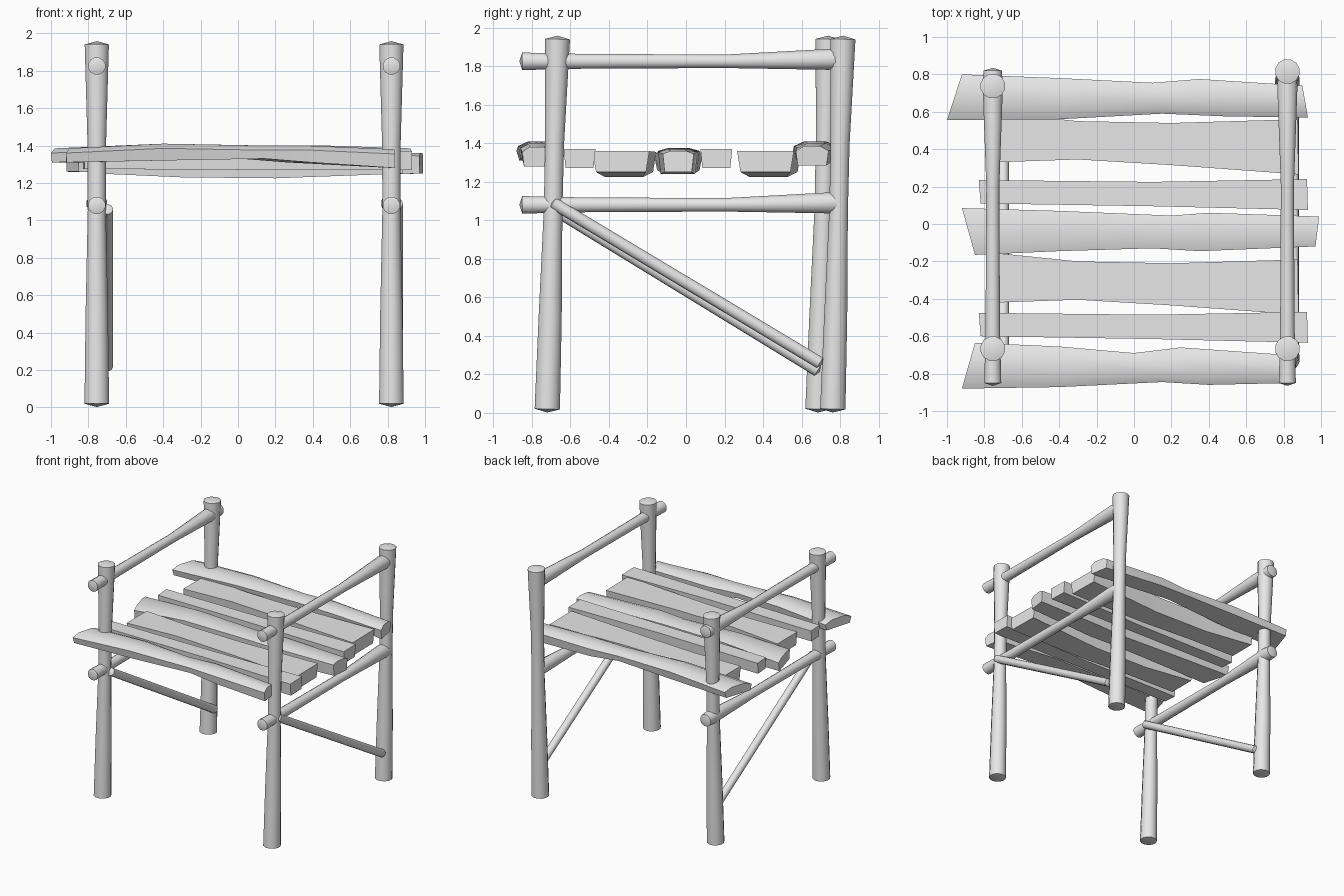
import bpy, bmesh, math
from mathutils import Vector

cube = bpy.data.objects.get("Cube")
if cube:
    bpy.data.objects.remove(cube, do_unlink=True)

wood = bpy.data.materials.new("pale_grey_wood")
wood.use_nodes = True
GREY = (0.8, 0.8, 0.8, 1)
wood.diffuse_color = GREY
wood.node_tree.nodes["Principled BSDF"].inputs["Base Color"].default_value = GREY


def finish(bm, name, angle):
    bmesh.ops.recalc_face_normals(bm, faces=bm.faces)
    mesh = bpy.data.meshes.new(name)
    bm.to_mesh(mesh)
    bm.free()
    mesh.materials.append(wood)
    obj = bpy.data.objects.new(name, mesh)
    bpy.context.collection.objects.link(obj)
    bpy.ops.object.select_all(action='DESELECT')
    obj.select_set(True)
    bpy.context.view_layer.objects.active = obj
    bpy.ops.object.shade_smooth_by_angle(angle=math.radians(angle))


def skin(bm, rings):
    """Join successive rings of vertices with quads."""
    for a, b in zip(rings, rings[1:]):
        n = len(a)
        for i in range(n):
            j = (i + 1) % n
            bm.faces.new((a[i], a[j], b[j], b[i]))


def log(name, stations, sides=12, tip=0.015):
    """Tapered pole through (centre, radius) stations with shallow pointed ends."""
    bm = bmesh.new()
    pts = [Vector(p) for p, r in stations]
    axis = (pts[-1] - pts[0]).normalized()
    u = axis.orthogonal().normalized()
    v = axis.cross(u)
    rings = []
    for p, (_, r) in zip(pts, stations):
        angles = [2 * math.pi * i / sides for i in range(sides)]
        rings.append([bm.verts.new(p + r * (u * math.cos(a) + v * math.sin(a))) for a in angles])
    skin(bm, rings)
    for ring, end in ((rings[0], pts[0] - axis * tip), (rings[-1], pts[-1] + axis * tip)):
        peak = bm.verts.new(end)
        for i in range(sides):
            bm.faces.new((ring[i], ring[(i + 1) % sides], peak))
    finish(bm, name, 40)


def plank(name, front, back, top, bottom, dy=0, chamfer=0.0):
    """Rough plank: front and back edges as (x, y) paths, heights per station."""
    bm = bmesh.new()
    rings = []
    for (xf, yf), (xb, yb), zt, zb in zip(front, back, top, bottom):
        def at(t, z):
            return bm.verts.new((xf + (xb - xf) * t, yf + (yb - yf) * t + dy, z))
        c = chamfer
        ring = [at(0.06, zb), at(0.94, zb), at(1, zt - c), at(0, zt - c)]
        if c:
            ring[3:3] = [at(0.75, zt), at(0.25, zt)]
        rings.append(ring)
    skin(bm, rings)
    bm.faces.new(rings[0])
    bm.faces.new(rings[-1])
    finish(bm, name, 35)


# Four corner posts, leaning slightly backwards
for side, x in (("right", -0.755), ("left", 0.82)):
    back_y = 0.685 if x < 0 else 0.762
    for place, y in (("front", -0.72), ("back", back_y)):
        log(f"{place}_{side}_post", [
            ((x, y, 0.02), 0.068), ((x, y + 0.015, 0.5), 0.062),
            ((x, y + 0.03, 1.05), 0.05), ((x, y + 0.038, 1.4), 0.051),
            ((x, y + 0.053, 1.94), 0.067)], tip=0.018)

    # Arm rails and lower side rails
    tail = 0.82 if x < 0 else 0.785
    for part, z in (("arm", 1.825), ("lower", 1.08)):
        log(f"{part}_{side}_rail", [
            ((x, -0.85, z), 0.047), ((x, -0.55, z), 0.04), ((x, 0.2, z), 0.036),
            ((x, 0.74, z + 0.01), 0.056), ((x, tail, z + 0.008), 0.05)])

# Diagonal braces
log("right_brace", [((-0.70, -0.69, 1.06), 0.032), ((-0.70, 0.683, 0.22), 0.032)])
log("left_brace", [((0.85, -0.69, 1.09), 0.032), ((0.85, 0.695, 0.26), 0.032)])

# Wavy outer planks
plank("back_edge_plank",
      [(-1.0, 0.555), (-0.4, 0.56), (0.15, 0.59), (0.5, 0.575), (0.93, 0.57)],
      [(-0.92, 0.80), (-0.4, 0.78), (0.1, 0.755), (0.35, 0.775), (0.90, 0.74)],
      [1.385, 1.41, 1.40, 1.40, 1.385], [1.31, 1.32, 1.33, 1.31, 1.285], chamfer=0.025)
plank("front_edge_plank",
      [(-0.92, -0.88), (-0.4, -0.872), (0.15, -0.845), (0.4, -0.86), (0.84, -0.85)],
      [(-0.85, -0.635), (-0.4, -0.655), (0.0, -0.69), (0.25, -0.66), (0.82, -0.70)],
      [1.385, 1.41, 1.40, 1.40, 1.38], [1.31, 1.32, 1.33, 1.31, 1.28], chamfer=0.025)

# Wavy centre plank
plank("centre_plank",
      [(-0.85, -0.165), (-0.4, -0.145), (0.1, -0.13), (0.35, -0.145), (0.97, -0.12)],
      [(-0.92, 0.085), (-0.4, 0.07), (0.2, 0.045), (0.4, 0.06), (0.99, 0.04)],
      [1.35, 1.375, 1.365, 1.37, 1.36], [1.26, 1.25, 1.24, 1.24, 1.25], chamfer=0.015)

# Matching wide and narrow planks on each half of the seat
for place, dy_wide, dy_narrow in (("back", 0.75, 0.71), ("front", 0, 0)):
    plank(f"{place}_wide_plank",
          [(-0.74, -0.42), (-0.3, -0.405), (0.2, -0.435), (0.88, -0.485)],
          [(-0.74, -0.155), (-0.3, -0.20), (0.2, -0.21), (0.875, -0.19)],
          [1.355, 1.36, 1.36, 1.36], [1.25, 1.23, 1.225, 1.25], dy=dy_wide)
    plank(f"{place}_narrow_plank",
          [(-0.82, -0.60), (0.1, -0.615), (0.93, -0.635)],
          [(-0.83, -0.475), (0.1, -0.485), (0.925, -0.47)],
          [1.365, 1.37, 1.37], [1.275, 1.27, 1.27], dy=dy_narrow)
